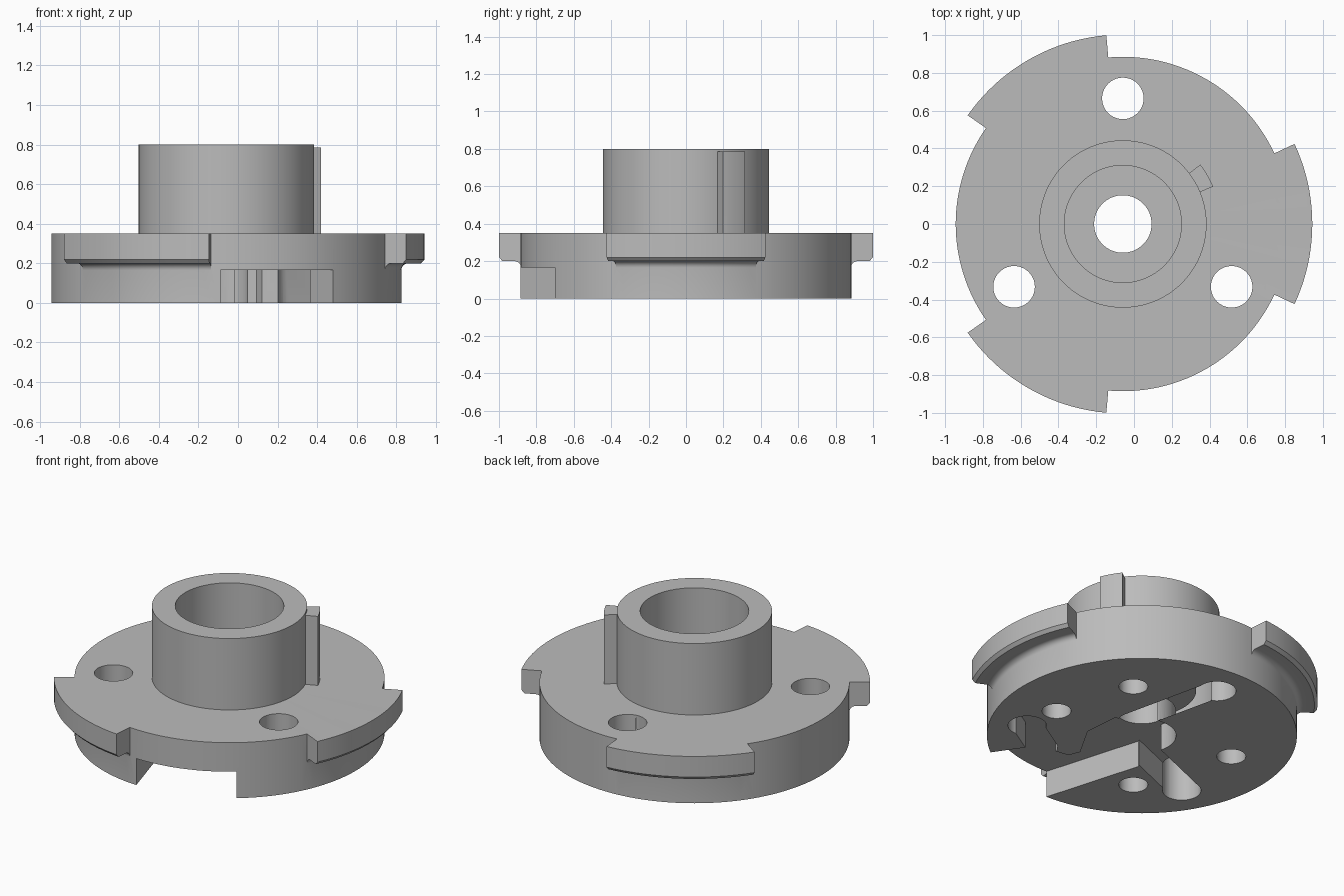
import bpy
import bmesh
from math import radians, cos, sin, atan2, pi
from mathutils import Vector

CX = -0.059            # axis of the hub
POCKET = 0.167         # depth of the recesses in the underside

cube = bpy.data.objects.get("Cube")
if cube:
    bpy.data.objects.remove(cube)

grey = bpy.data.materials.new("plain grey")
grey.use_nodes = True
colour = (0.5, 0.5, 0.5, 1)
grey.diffuse_color = colour
grey.node_tree.nodes["Principled BSDF"].inputs["Base Color"].default_value = colour


def finish(name, bm):
    bmesh.ops.recalc_face_normals(bm, faces=bm.faces)
    mesh = bpy.data.meshes.new(name)
    bm.to_mesh(mesh)
    bm.free()
    mesh.materials.append(grey)
    obj = bpy.data.objects.new(name, mesh)
    obj.location.x = CX
    bpy.context.collection.objects.link(obj)
    return obj


def sweep(name, profile, start=0, end=360, steps=144):
    """Turn a closed (radius, height) profile around the axis."""
    bm = bmesh.new()
    full = end - start == 360
    rings = []
    for i in range(steps if full else steps + 1):
        a = radians(start + (end - start) * i / steps)
        rings.append([bm.verts.new((r * cos(a), r * sin(a), z)) for r, z in profile])
    pairs = list(zip(rings, rings[1:]))
    if full:
        pairs.append((rings[-1], rings[0]))
    else:
        bm.faces.new(rings[0])
        bm.faces.new(rings[-1])
    for p, q in pairs:
        for k in range(len(profile)):
            n = (k + 1) % len(profile)
            bm.faces.new((p[k], p[n], q[n], q[k]))
    return finish(name, bm)


def prism(name, outline, low, high):
    bm = bmesh.new()
    face = bm.faces.new([bm.verts.new((x, y, low)) for x, y in outline])
    made = bmesh.ops.extrude_face_region(bm, geom=[face])["geom"]
    verts = [v for v in made if isinstance(v, bmesh.types.BMVert)]
    bmesh.ops.translate(bm, verts=verts, vec=(0, 0, high - low))
    return finish(name, bm)


def circle(x, y, r, n=40):
    return [(x + r * cos(2 * pi * i / n), y + r * sin(2 * pi * i / n)) for i in range(n)]


def capsule(a, b, r, n=14):
    """Round-ended slot outline from a to b."""
    d = Vector(b) - Vector(a)
    base = atan2(d.y, d.x)
    pts = []
    for (x, y), turn in ((b, -pi / 2), (a, pi / 2)):
        for i in range(n + 1):
            t = base + turn + pi * i / n
            pts.append((x + r * cos(t), y + r * sin(t)))
    return pts


def combine(body, tool, operation):
    mod = body.modifiers.new(tool.name, 'BOOLEAN')
    mod.operation = operation
    mod.solver = 'EXACT'
    mod.object = tool
    bpy.context.view_layer.objects.active = body
    bpy.ops.object.modifier_apply(modifier=mod.name)
    bpy.data.objects.remove(tool)


# Flange and stepped collar, turned as one piece
hub = sweep("flanged_hub", [(0.152, 0), (0.885, 0), (0.885, 0.35), (0.443, 0.35),
                            (0.443, 0.8), (0.31, 0.8), (0.31, 0.3), (0.152, 0.3)])

# Three rim tabs with a chamfered lip and a fillet beneath
fillet = [(0.92 - 0.035 * sin(radians(a)), 0.165 + 0.035 * cos(radians(a)))
          for a in range(0, 91, 15)]
tab_profile = ([(0.82, 0.35), (1.003, 0.35), (1.003, 0.22), (0.985, 0.2)]
               + fillet + [(0.82, 0.165)])
for mid in (0, 120, 240):
    combine(hub, sweep("rim_tab", tab_profile, mid - 25, mid + 25, 20), 'UNION')

# Locating key on the collar
key = sweep("collar_key", [(0.4, 0.33), (0.517, 0.33), (0.517, 0.785), (0.4, 0.785)],
            22.5, 37.5, 6)
combine(hub, key, 'UNION')

# Through holes
for a in (90, 210, 330):
    x, y = 0.665 * cos(radians(a)), 0.665 * sin(radians(a))
    combine(hub, prism("through_hole", circle(x, y, 0.11), -0.1, 0.5), 'DIFFERENCE')

# Small blind holes in the underside
for a in (45, 165, 235, 350):
    x, y = 0.563 * cos(radians(a)), 0.563 * sin(radians(a))
    combine(hub, prism("blind_hole", circle(x, y, 0.083), -0.1, POCKET), 'DIFFERENCE')

# Open channel, centre recess and slots in the underside
channel = [(-0.02, -0.92), (-0.21, -0.28), (-0.1, -0.1), (0.1, 0.1), (0.25, 0.06),
           (0.27, -0.16), (0.15, -0.37), (0.18, -0.44), (0.25, -0.45),
           (0.41, -0.51), (0.56, -0.73), (0.6, -0.92)]
recesses = [channel, circle(0, 0, 0.195),
            capsule((0.02, 0.66), (0.15, 0.1), 0.085),
            capsule((-0.57, -0.315), (-0.12, -0.13), 0.095),
            capsule((0.57, -0.335), (0.35, -0.47), 0.09)]
for outline in recesses:
    combine(hub, prism("recess", outline, -0.1, POCKET), 'DIFFERENCE')

# Smooth round walls, crisp edges
bpy.ops.object.select_all(action='DESELECT')
hub.select_set(True)
bpy.context.view_layer.objects.active = hub
bpy.ops.object.shade_smooth_by_angle(angle=radians(25))
